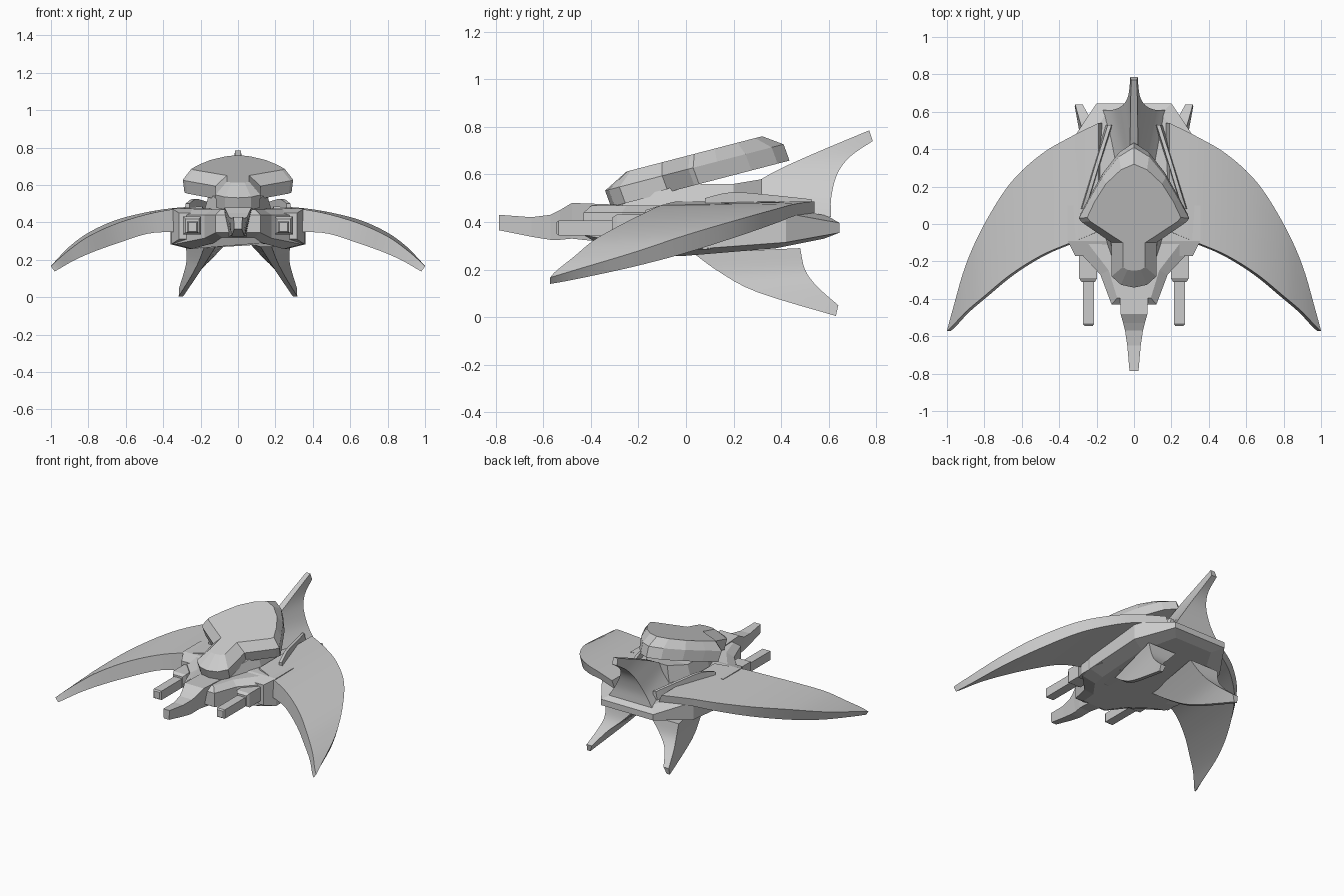
import bpy, bmesh
from math import radians

if "Cube" in bpy.data.objects:
    bpy.data.objects.remove(bpy.data.objects["Cube"])


def loft(name, loops, mirror=False, smooth=None):
    """Skin equal-length closed loops and cap both ends."""
    bm = bmesh.new()
    rows = [[bm.verts.new(p) for p in loop] for loop in loops]
    n = len(rows[0])
    for a, b in zip(rows, rows[1:]):
        for i in range(n):
            j = (i + 1) % n
            bm.faces.new((a[i], a[j], b[j], b[i]))
    bm.faces.new(rows[0][::-1])
    bm.faces.new(rows[-1])
    bmesh.ops.recalc_face_normals(bm, faces=bm.faces)
    me = bpy.data.meshes.new(name)
    bm.to_mesh(me)
    bm.free()
    ob = bpy.data.objects.new(name, me)
    bpy.context.collection.objects.link(ob)
    if mirror:
        ob.modifiers.new("mirror", 'MIRROR').use_bisect_axis[0] = False
    if smooth:
        me.shade_smooth()
        me.set_sharp_from_angle(angle=radians(smooth))
    return ob


def curve(keys, steps=5):
    """Catmull-Rom samples through rows of numbers."""
    out = []
    for i in range(len(keys) - 1):
        p0, p1 = keys[max(i - 1, 0)], keys[i]
        p2, p3 = keys[i + 1], keys[min(i + 2, len(keys) - 1)]
        for s in range(steps):
            t = s / steps
            out.append([0.5 * (2 * b + (c - a) * t + (2 * a - 5 * b + 4 * c - d) * t * t
                        + (3 * b - a - 3 * c + d) * t ** 3)
                        for a, b, c, d in zip(p0, p1, p2, p3)])
    return out + [list(keys[-1])]


def lerp(y, pts):
    for (a, za), (b, zb) in zip(pts, pts[1:]):
        if y <= b:
            return za + (zb - za) * max(0, (y - a) / (b - a))
    return pts[-1][1]


def both(half):
    """Complete a half outline across x = 0."""
    return half + [(-x, y) for x, y in reversed(half) if x > 0]


def bar(name, x, z, stations):
    """Square bar along y: stations are (y, half width, half height)."""
    loft(name, [[(x + sx * w, y, z + sz * h) for sx, sz in
                 ((-1, -1), (1, -1), (1, 1), (-1, 1))] for y, w, h in stations], True)


# Hull: stacked outlines over a curved belly
outline = both([(.12, -.43), (.18, -.27), (.34, -.10), (.36, 0), (.35, .42), (.2, .645)])
belly = [(-.43, .32), (-.1, .258), (.25, .258), (.64, .33)]
roof = [(-.43, .44), (.4, .44), (.65, .395)]
loft("hull", [
    [(x * .72, y * .9, lerp(y, belly)) for x, y in outline],
    [(x, y, lerp(y, belly) + .025) for x, y in outline],
    [(x, y, lerp(y, roof)) for x, y in outline],
    [(x * .75, y * .92, lerp(y, roof) + .03) for x, y in outline]])

# Nose boom: y, half width at top, half width below, bottom z, top z
nose = [(-.785, .024, .02, .365, .43), (-.65, .036, .03, .338, .42),
        (-.57, .048, .035, .325, .43), (-.53, .058, .035, .325, .45),
        (-.48, .072, .04, .33, .48), (-.2, .08, .06, .3, .47)]
loft("nose", [[(-b, y, lo), (b, y, lo), (t, y, hi), (-t, y, hi)]
              for y, t, b, lo, hi in nose])

# Neck holding the canopy over the hull
loft("canopy_neck", [[(-w, y, .43), (w, y, .43), (w * .8, y, z), (-w * .8, y, z)]
                     for y, w, z in ((-.27, .1, .49), (0, .19, .56), (.2, .19, .56), (.32, .1, .58))])

# Canopy: tilted arrow-shaped plate with bevelled top
rim = both([(0, .41), (.08, .36), (.17, .25), (.24, .13), (.295, .03), (.28, .01), (.12, -.1),
            (.12, -.28), (.07, -.325), (0, -.34)])
crown = both([(0, .32), (.07, .29), (.15, .215), (.21, .12), (.25, .035), (.235, .015), (.06, -.1),
              (.06, -.23), (.035, -.245), (0, -.25)])
tilt = lambda y: .545 + .26 * y
loft("canopy", [[(x * .97, y + .025, tilt(y + .025)) for x, y in rim],
                [(x, y, tilt(y) + .075) for x, y in rim],
                [(x, y, tilt(y) + .132) for x, y in crown]])

# Wings: x, rear y, front y, rear z, front z, rear thickness, front thickness
wing = [(.19, .54, -.04, .487, .487, .05, .13), (.35, .46, -.105, .476, .47, .05, .12),
        (.5, .37, -.17, .452, .44, .06, .10), (.66, .22, -.27, .41, .39, .07, .10),
        (.8, 0, -.385, .345, .325, .075, .085), (.9, -.22, -.47, .272, .255, .06, .06),
        (.97, -.46, -.545, .2, .195, .04, .04), (1, -.57, -.572, .167, .165, .027, .027)]
loft("wing", [[(x, r, zr), (x, f, zf), (x - .02, f, zf - tf), (x - .02, r, zr - tr)]
              for x, r, f, zr, zf, tr, tf in curve(wing)], True, 30)


# Fins: wedge sections, narrow in front and wide behind
def fin(name, keys, mirror):
    """keys: front x,y,z, rear x,y,z, rear half width, front half width."""
    loft(name, [[(fx - v, fy, fz), (fx + v, fy, fz), (rx + w, ry, rz), (rx - w, ry, rz)]
                for fx, fy, fz, rx, ry, rz, w, v in curve(keys, 4)], mirror, 30)


fin("tail_fin", [(0, .08, .43, 0, .61, .42, .165, .1), (0, .23, .525, 0, .61, .5, .115, .03),
                 (0, .36, .605, 0, .635, .6, .06, .022), (0, .52, .68, 0, .69, .675, .03, .02),
                 (0, .77, .785, 0, .785, .74, .02, .016)], False)
fin("lower_fin", [(.15, .03, .27, .17, .48, .29, .11, .03), (.19, .14, .19, .21, .5, .2, .065, .02),
                  (.24, .3, .105, .255, .55, .13, .035, .015),
                  (.305, .63, .005, .295, .64, .05, .02, .012)], True)

# Curved shoulder ridges beside the tail
ridge = [(.27, .08, .5), (.235, .19, .525), (.19, .34, .515), (.13, .53, .495)]
loft("shoulder_ridge", [[(x - .018, y, .43), (x + .022, y, .43), (x + .01, y, z), (x - .01, y, z)]
                        for x, y, z in curve(ridge, 3)], True)

# Gun housings and barrels
bar("gun_housing", .24, .38, [(-.17, .075, .07), (-.09, .115, .095), (.1, .115, .095)])
bar("gun_sleeve", .245, .383, [(-.31, .036, .036), (-.29, .048, .048), (-.1, .048, .048)])
bar("gun_barrel", .243, .375, [(-.545, .022, .024), (-.535, .03, .031), (-.29, .03, .031)])
